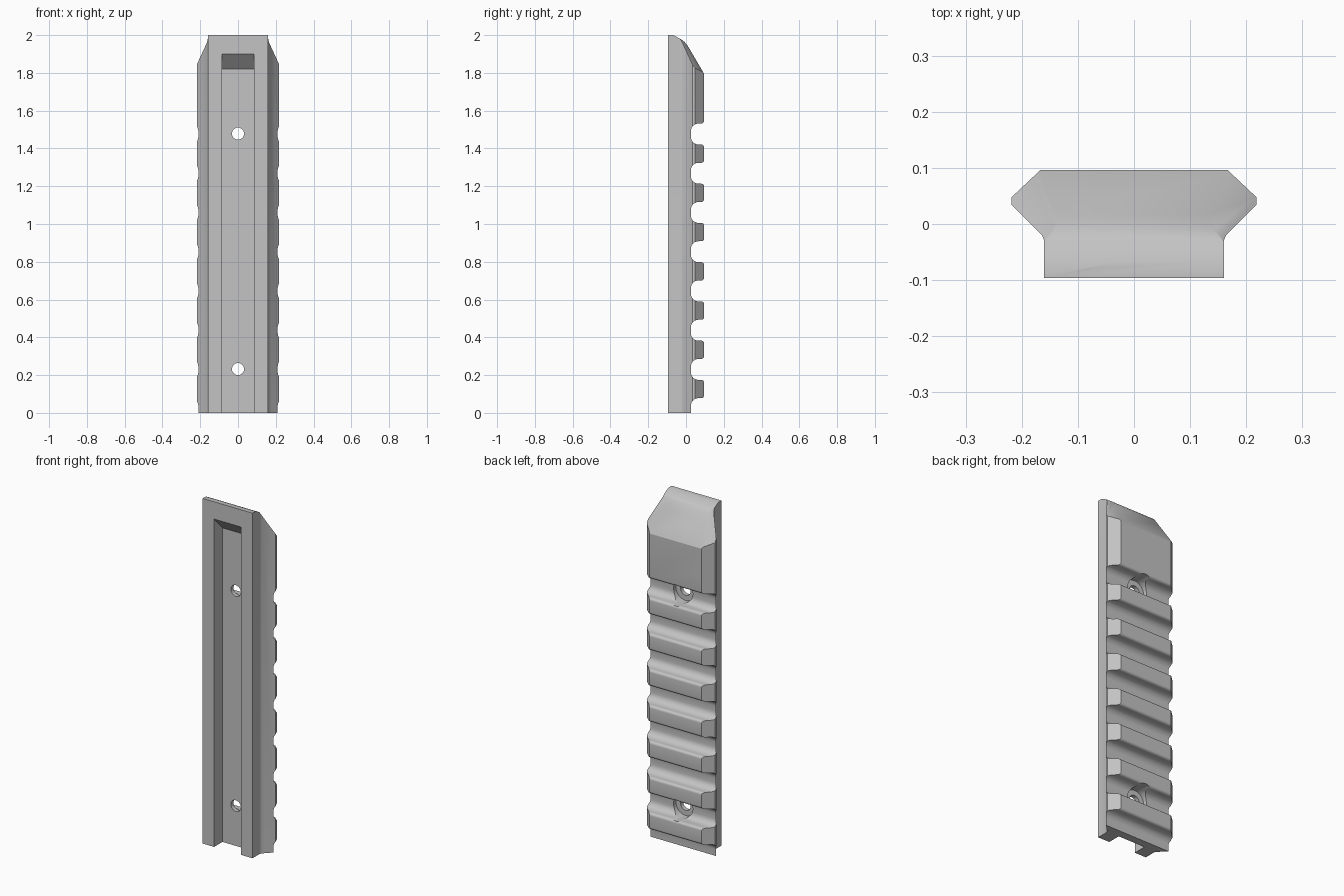
import bpy, bmesh, math
from mathutils import Vector, Matrix

cube = bpy.data.objects.get("Cube")
if cube:
    bpy.data.objects.remove(cube, do_unlink=True)

grey = bpy.data.materials.new("matte grey")
grey.use_nodes = True
COLOUR = (0.55, 0.55, 0.55, 1)
grey.diffuse_color = COLOUR
grey.node_tree.nodes["Principled BSDF"].inputs["Base Color"].default_value = COLOUR

FRONT, BACK, FLOOR = -0.096, 0.096, 0.026   # y of front, back and slot floor
PITCH, SLOT_HALF, SLOT_START = 0.2077, 0.0555, 0.0225


def prism(name, points, direction):
    """Extrude a closed outline along a vector."""
    bm = bmesh.new()
    face = bm.faces.new([bm.verts.new(p) for p in points])
    out = bmesh.ops.extrude_face_region(bm, geom=[face])
    moved = [v for v in out["geom"] if isinstance(v, bmesh.types.BMVert)]
    bmesh.ops.translate(bm, vec=direction, verts=moved)
    bmesh.ops.recalc_face_normals(bm, faces=bm.faces)
    return finish(name, bm)


def finish(name, bm):
    mesh = bpy.data.meshes.new(name)
    bm.to_mesh(mesh)
    bm.free()
    mesh.materials.append(grey)
    obj = bpy.data.objects.new(name, mesh)
    bpy.context.collection.objects.link(obj)
    return obj


def cylinder(name, radius, y0, y1, z):
    bm = bmesh.new()
    turn = Matrix.Translation((0, (y0 + y1) / 2, z)) @ Matrix.Rotation(math.pi / 2, 4, "X")
    bmesh.ops.create_cone(bm, cap_ends=True, segments=32, radius1=radius,
                          radius2=radius, depth=y1 - y0, matrix=turn)
    return finish(name, bm)


def rounded(points, steps=6):
    """Round the right-angled corners of a (y, z, radius) outline."""
    out = []
    for i, (y, z, r) in enumerate(points):
        p = Vector((y, z))
        if r == 0:
            out.append(p)
            continue
        a = (Vector(points[i - 1][:2]) - p).normalized()
        b = (Vector(points[i + 1][:2]) - p).normalized()
        for s in range(steps + 1):
            t = math.pi / 2 * s / steps
            out.append(p + r * (a + b) - r * (b * math.cos(t) + a * math.sin(t)))
    return out


def boolean(target, cutter, operation):
    mod = target.modifiers.new(operation.lower(), "BOOLEAN")
    mod.operation, mod.solver, mod.object = operation, "EXACT", cutter
    bpy.context.view_layer.objects.active = target
    bpy.ops.object.modifier_apply(modifier=mod.name)
    bpy.data.objects.remove(cutter, do_unlink=True)


# Rail cross-section: narrow base with angled flanges
half = [(0.16, FRONT), (0.16, -0.03), (0.164, -0.02), (0.218, 0.034),
        (0.218, 0.048), (0.167, BACK)]
section = half + [(-x, y) for x, y in reversed(half)]
rail = prism("rail_body", [(x, y, 0) for x, y in section], (0, 0, 2))

# Side profile: toothed back edge and sloped nose
side = [(FRONT, 0, 0), (FLOOR, 0, 0)]
for k in range(8):
    z = SLOT_START + k * PITCH
    if k:
        side += [(BACK, z - SLOT_HALF, 0.015), (FLOOR, z - SLOT_HALF, 0.04)]
    side += [(FLOOR, z + SLOT_HALF, 0.04), (BACK, z + SLOT_HALF, 0.015)]
side += [(BACK, 1.795, 0), (0.02, 1.925, 0), (0.004, 1.951, 0), (-0.01, 1.966, 0),
         (-0.03, 1.98, 0), (-0.067, 2, 0), (FRONT, 2, 0)]
outline = rounded(side)
boolean(rail, prism("side_cutter", [(-0.4, y, z) for y, z in outline], (0.8, 0, 0)),
        "INTERSECT")

# Front channel with a slanted upper end
channel = [(-0.2, -0.1), (-0.02, -0.1), (-0.02, 1.82), (FRONT, 1.9), (-0.2, 2.01)]
boolean(rail, prism("channel_cutter", [(-0.086, y, z) for y, z in channel], (0.172, 0, 0)),
        "DIFFERENCE")

# Screw holes with counterbores on the back
for k in (1, 7):
    z = SLOT_START + k * PITCH + 0.002
    boolean(rail, cylinder("bore_cutter", 0.062, 0.004, 0.2, z), "DIFFERENCE")
    boolean(rail, cylinder("hole_cutter", 0.032, -0.2, 0.2, z), "DIFFERENCE")

# Slanted corner cuts on the nose
bm = bmesh.new()
bm.from_mesh(rail.data)
for s in (1, -1):
    normal = Vector((s * 0.542, 0.902, 0.663)).normalized()
    cut = bmesh.ops.bisect_plane(bm, geom=bm.verts[:] + bm.edges[:] + bm.faces[:],
                                 plane_co=(s * 0.16, -0.025, 1.972), plane_no=normal,
                                 clear_outer=True)
    edges = [e for e in cut["geom_cut"] if isinstance(e, bmesh.types.BMEdge) and e.is_boundary]
    bmesh.ops.holes_fill(bm, edges=edges, sides=0)
bmesh.ops.recalc_face_normals(bm, faces=bm.faces)
bm.to_mesh(rail.data)
bm.free()

bpy.ops.object.select_all(action="DESELECT")
rail.select_set(True)
bpy.context.view_layer.objects.active = rail
bpy.ops.object.shade_smooth_by_angle(angle=math.radians(30))
